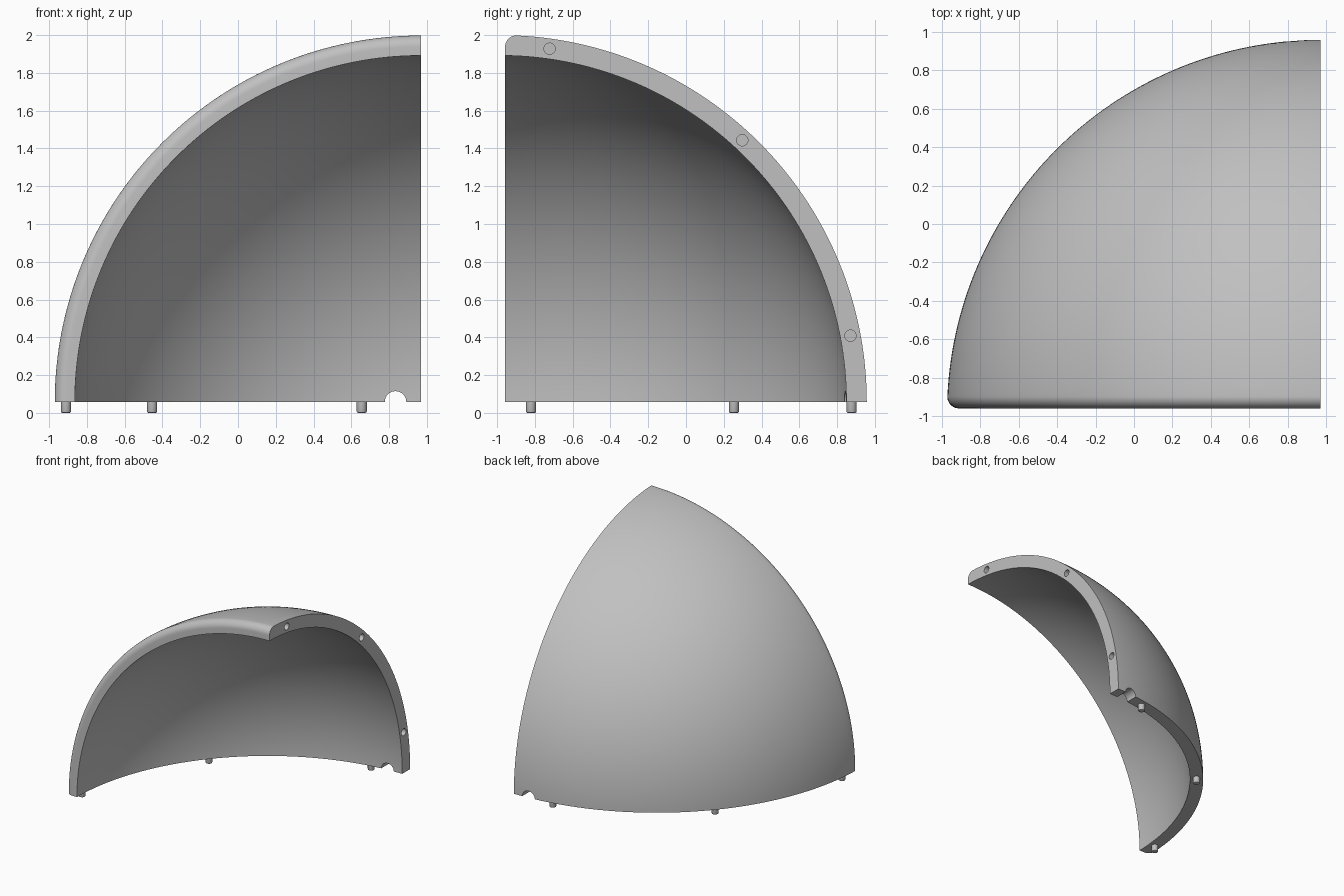
import bpy, bmesh
from math import sin, cos, pi, asin, atan2, sqrt, radians
from mathutils import Matrix, Vector

if "Cube" in bpy.data.objects:
    bpy.data.objects.remove(bpy.data.objects["Cube"])

C = Vector((0.97, -0.985, 0.058))     # sphere centre
RO, RI, RM = 1.942, 1.834, 1.888      # outer, inner and mid-wall radius
RIM, FIL = 0.027, 0.06                # rim offset and rim fillet radius
STEPS = 64

grey = bpy.data.materials.new("grey plastic")
grey.diffuse_color = (0.53, 0.53, 0.53, 1)
grey.use_nodes = True
grey.node_tree.nodes["Principled BSDF"].inputs["Base Color"].default_value = grey.diffuse_color


def finish(bm, name):
    bmesh.ops.recalc_face_normals(bm, faces=bm.faces[:])
    me = bpy.data.meshes.new(name)
    bm.to_mesh(me)
    bm.free()
    ob = bpy.data.objects.new(name, me)
    bpy.context.collection.objects.link(ob)
    me.materials.append(grey)
    return ob


def cylinder(name, loc, axis, r, depth, bevel=0.0):
    bm = bmesh.new()
    rot = Vector((0, 0, 1)).rotation_difference(Vector(axis)).to_matrix().to_4x4()
    bmesh.ops.create_cone(bm, cap_ends=True, segments=32, radius1=r, radius2=r,
                          depth=depth, matrix=Matrix.Translation(loc) @ rot)
    if bevel:
        low = [e for e in bm.edges if all(v.co.z < loc[2] for v in e.verts)]
        bmesh.ops.bevel(bm, geom=low, offset=bevel, segments=2, affect='EDGES', profile=0.5)
    return finish(bm, name)


def smooth(ob):
    bpy.ops.object.select_all(action='DESELECT')
    ob.select_set(True)
    bpy.context.view_layer.objects.active = ob
    bpy.ops.object.shade_smooth_by_angle(angle=radians(30))


# Wall section as (radius from the y axis, distance along y)
fy = RIM + FIL
fr = sqrt((RO - FIL) ** 2 - fy ** 2)
tilt = atan2(fy, fr)
section = [(fr + FIL * cos(a), fy + FIL * sin(a))
           for a in [-pi / 2 + (pi / 2 + tilt) * i / 10 for i in range(11)]]
section += [(RO * cos(a), RO * sin(a))
            for a in [tilt + (pi / 2 - tilt) * i / STEPS for i in range(1, STEPS)]]
outer_count = len(section)
start = asin(RIM / RI)
section += [(RI * cos(a), RI * sin(a))
            for a in [pi / 2 - (pi / 2 - start) * i / STEPS for i in range(1, STEPS + 1)]]

# Shell: the section swept a quarter turn about y, closed at both ends
bm = bmesh.new()
pole_out = bm.verts.new(C + Vector((0, RO, 0)))
pole_in = bm.verts.new(C + Vector((0, RI, 0)))
rings = []
for k in range(STEPS + 1):
    t = pi / 2 * k / STEPS
    rings.append([bm.verts.new(C + Vector((-r * cos(t), y, r * sin(t)))) for r, y in section])
n = len(section)
for a, b in zip(rings, rings[1:]):
    for i in range(n):
        j = (i + 1) % n
        if i == outer_count - 1:
            bm.faces.new((a[i], b[i], pole_out))
            bm.faces.new((a[j], b[j], pole_in))
        else:
            bm.faces.new((a[i], a[j], b[j], b[i]))
for ring in (rings[0], rings[-1]):
    bm.faces.new(ring[:outer_count] + [pole_out, pole_in] + ring[outer_count:])
shell = finish(bm, "dome_shell")

# Cutters: cable notch in the bottom edge and peg sockets in the side edge
cutters = [cylinder("notch_cutter", (0.834, 0.9, C.z), (0, 1, 0), 0.057, 0.5)]
for deg in (10.7, 47.2, 82):
    a = radians(deg)
    cutters.append(cylinder("socket_cutter",
                            (C.x, C.y + RM * cos(a), C.z + RM * sin(a)), (1, 0, 0), 0.03, 0.14))
for cutter in cutters:
    mod = shell.modifiers.new(cutter.name, 'BOOLEAN')
    mod.operation, mod.solver, mod.object = 'DIFFERENCE', 'EXACT', cutter
    bpy.context.view_layer.objects.active = shell
    bpy.ops.object.modifier_apply(modifier=mod.name)
    bpy.data.objects.remove(cutter)
smooth(shell)

# Locating pegs under the bottom edge
for deg in (5, 41, 80.4):
    a = radians(deg)
    smooth(cylinder("locating_peg", (C.x - RM * cos(a), C.y + RM * sin(a), 0.04),
                    (0, 0, 1), 0.027, 0.08, 0.008))
